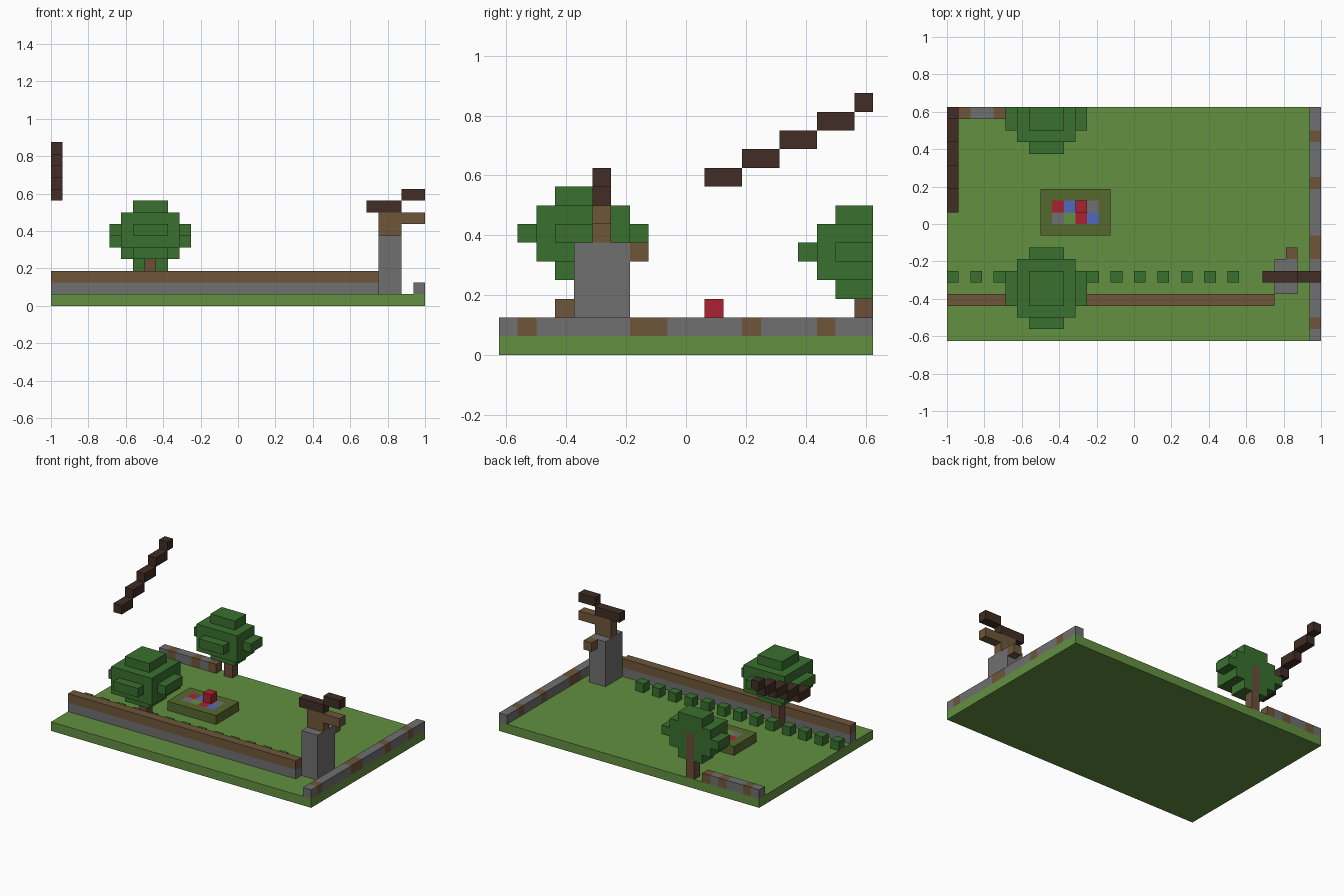
import bpy, bmesh
from mathutils import Vector

cube = bpy.data.objects.get("Cube")
if cube:
    bpy.data.objects.remove(cube, do_unlink=True)

UNIT = 1 / 16          # size of one block
WIDTH, DEPTH = 32, 20  # garden size in blocks


def srgb(code):
    channels = [int(code[i:i + 2], 16) / 255 for i in (0, 2, 4)]
    return [c / 12.92 if c < 0.04 else ((c + 0.055) / 1.055) ** 2.4 for c in channels] + [1]


def material(name, code):
    mat = bpy.data.materials.new(name)
    mat.use_nodes = True
    mat.diffuse_color = srgb(code)
    mat.node_tree.nodes["Principled BSDF"].inputs["Base Color"].default_value = srgb(code)
    return mat


MATS = {name: material(name, code) for name, code in {
    "grass": "629040", "stone": "707070", "wood": "6F563A", "bark": "6A4E39",
    "dark_wood": "412D25", "leaf": "39702E", "red": "AB2230", "blue": "5068BE",
    "soil": "56682F"}.items()}


def box(x0, x1, y0, y1, z0, z1):
    """Set of block cells in a range."""
    return {(x, y, z) for x in range(x0, x1) for y in range(y0, y1) for z in range(z0, z1)}


def build(name, cells):
    """Build the outer skin of a block shape; cells maps position to colour."""
    bm = bmesh.new()
    colours = sorted(set(cells.values()))
    corners = {}

    def corner(p):
        key = tuple(p)
        if key not in corners:
            corners[key] = bm.verts.new(((p[0] - WIDTH / 2) * UNIT, (p[1] - DEPTH / 2) * UNIT, p[2] * UNIT))
        return corners[key]

    for cell, colour in cells.items():
        for axis in range(3):
            for side in (0, 1):
                near = list(cell)
                near[axis] += 2 * side - 1
                if tuple(near) in cells:
                    continue
                start = Vector(cell)
                start[axis] += side
                u, v = Vector((0, 0, 0)), Vector((0, 0, 0))
                u[(axis + 1) % 3] = v[(axis + 2) % 3] = 1
                quad = [start, start + u, start + u + v, start + v]
                face = bm.faces.new([corner(p) for p in (quad if side else quad[::-1])])
                face.material_index = colours.index(colour)
    # Merge flat areas of the same colour
    bmesh.ops.dissolve_limit(bm, angle_limit=0.01, verts=bm.verts[:], edges=bm.edges[:],
                             delimit={'MATERIAL'})
    mesh = bpy.data.meshes.new(name)
    bm.to_mesh(mesh)
    bm.free()
    for colour in colours:
        mesh.materials.append(MATS[colour])
    obj = bpy.data.objects.new(name, mesh)
    bpy.context.collection.objects.link(obj)


def solid(name, colour, cells):
    build(name, {c: colour for c in cells})


def tree(name, x, y, z):
    """Round crown about a centre block, cut off at the garden's back edge."""
    trunk = box(x, x + 1, y, y + 1, 1, z + 1)
    crown = set()
    for rx, ry, rz in ((2, 2, 1), (1, 1, 2), (3, 1, 0), (1, 3, 0)):
        crown |= box(x - rx, x + rx + 1, y - ry, y + ry + 1, z - rz, z + rz + 1)
    solid(name + "_trunk", "bark", trunk)
    solid(name + "_crown", "leaf", {c for c in crown - trunk if c[1] < DEPTH})


def border(name, cells, axis, wooden):
    """Low stone border with some wooden blocks."""
    build(name, {c: "wood" if c[axis] in wooden else "stone" for c in cells})


# Ground and borders
solid("ground", "grass", box(0, WIDTH, 0, DEPTH, 0, 1))
border("left_border", box(31, 32, 0, DEPTH, 1, 2), 1, (1, 7, 8, 13, 17))
border("back_border", box(0, 7, 19, 20, 1, 2), 0, (1, 4, 6))

# Front wall: stone base with a wooden top
build("front_wall", {c: "stone" if c[2] == 1 else "wood" for c in box(0, 28, 3, 4, 1, 3)})

# Row of small bushes
for x in range(0, 26, 2):
    solid("bush", "leaf", box(x, x + 1, 5, 6, 1, 2))

# Trees
tree("front_tree", 8, 4, 6)
tree("back_tree", 8, 19, 5)

# Flower bed with coloured blocks set flush into the soil
bed = {c: "soil" for c in box(8, 14, 9, 13, 1, 2)}
rows = (("stone", "grass", "red", "blue"), ("red", "blue", "red", "stone"))
for j, row in enumerate(rows):
    for i, colour in enumerate(row):
        bed[(9 + i, 10 + j, 1)] = colour
build("flower_bed", bed)
solid("tall_flower", "red", box(11, 12, 11, 12, 2, 3))

# Pillar with wooden post, arm, peg and dark roof beams
solid("pillar", "stone", box(28, 30, 4, 7, 1, 6))
solid("pillar_post", "wood", box(28, 30, 5, 6, 6, 8) | box(30, 32, 5, 6, 7, 8))
solid("pillar_peg", "wood", box(29, 30, 7, 8, 5, 6))
solid("lower_beam", "dark_wood", box(27, 30, 5, 6, 8, 9))
solid("upper_beam", "dark_wood", box(30, 32, 5, 6, 9, 10))

# Floating stepped beam
for step in range(5):
    y = 11 + 2 * step
    solid("stepped_beam", "dark_wood", box(0, 1, y, min(y + 2, DEPTH), 9 + step, 10 + step))
